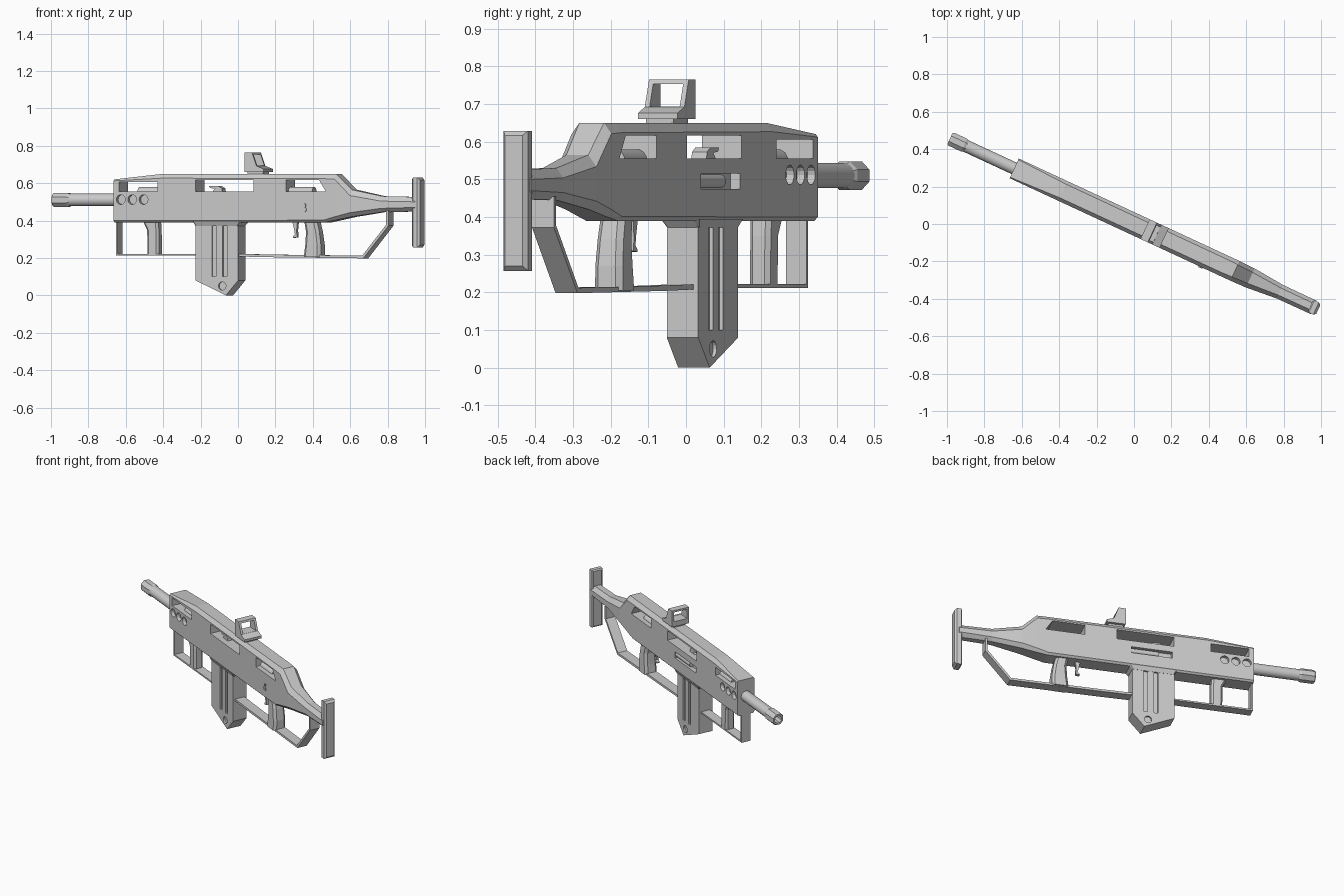
import bpy, bmesh, math
from mathutils import Matrix, Vector

if "Cube" in bpy.data.objects:
    bpy.data.objects.remove(bpy.data.objects["Cube"])

# Everything is built along local x, then turned about z at the end.
TURN = math.radians(-24.9)


def make(name, bm):
    bmesh.ops.recalc_face_normals(bm, faces=bm.faces)
    me = bpy.data.meshes.new(name)
    bm.to_mesh(me)
    bm.free()
    ob = bpy.data.objects.new(name, me)
    bpy.context.collection.objects.link(ob)
    return ob


def loft(name, rings, closed=True):
    """Skin a list of equal-length rings of points."""
    bm = bmesh.new()
    rs = [[bm.verts.new(p) for p in r] for r in rings]
    n = len(rs[0])
    for a, b in zip(rs, rs[1:]):
        for i in range(n):
            j = (i + 1) % n
            bm.faces.new((a[i], a[j], b[j], b[i]))
    if closed:
        bm.faces.new(rs[0])
        bm.faces.new(rs[-1])
    return make(name, bm)


def extrude(name, prof, hw, y=0):
    """Side profile in (x, z) given width along y."""
    return loft(name, [[(px, y + s * hw, pz) for px, pz in prof] for s in (-1, 1)])


def box(name, x0, x1, y0, y1, z0, z1):
    return extrude(name, [(x0, z0), (x1, z0), (x1, z1), (x0, z1)], (y1 - y0) / 2, (y0 + y1) / 2)


def revolve(name, prof, sides, y=0, z=0.51):
    """Rings (x, radius) around the x axis."""
    ang = [2 * math.pi * (i + .5) / sides for i in range(sides)]
    ob = loft(name, [[(x, y + r * math.cos(a), z + r * math.sin(a)) for a in ang] for x, r in prof])
    for p in ob.data.polygons:
        p.use_smooth = sides > 8
    if sides > 8:
        ob.data.set_sharp_from_angle(angle=math.radians(40))
    return ob


def pin(name, x, z, r, y0, y1):
    """Cylinder across the body."""
    c = [(x + r * math.cos(i * math.pi / 8), z + r * math.sin(i * math.pi / 8)) for i in range(16)]
    return extrude(name, c, (y1 - y0) / 2, (y0 + y1) / 2)


def cut(ob, cutters):
    for c in cutters:
        m = ob.modifiers.new("cut", 'BOOLEAN')
        m.operation, m.solver, m.object = 'DIFFERENCE', 'EXACT', c
        bpy.context.view_layer.objects.active = ob
        bpy.ops.object.modifier_apply(modifier=m.name)
        bpy.data.objects.remove(c)


def column(name, levels, c=0.012):
    """Vertical bevelled grip; levels are (z, x0, x1, half width)."""
    return loft(name, [[(a + c, -w, z), (b - c, -w, z), (b, -w + c, z), (b, w - c, z),
                        (b - c, w, z), (a + c, w, z), (a, w - c, z), (a, -w + c, z)]
                       for z, a, b, w in levels])


def ribbon(name, pts, hw, t):
    bm = bmesh.new()
    rows = [[bm.verts.new((x, s * hw, z)) for s in (-1, 1)] for x, z in pts]
    for a, b in zip(rows, rows[1:]):
        bm.faces.new((a[0], a[1], b[1], b[0]))
    ob = make(name, bm)
    m = ob.modifiers.new("thickness", 'SOLIDIFY')
    m.thickness, m.offset, m.use_even_offset = t, 0, True
    return ob


# Body running into the stock neck: x, bottom, top, half width, lower chamfer, upper chamfer
def section(x, zb, zt, w, cb, ct):
    return [(x, -w + cb, zb), (x, w - cb, zb), (x, w, zb + cb), (x, w, zt - ct * 1.3),
            (x, w - ct, zt), (x, -w + ct, zt), (x, -w, zt - ct * 1.3), (x, -w, zb + cb)]


body = loft("body", [section(*s) for s in [
    (-.706, .39, .62, .058, .01, .006), (-.42, .39, .65, .058, .01, .018),
    (.53, .39, .65, .058, .012, .02), (.595, .402, .65, .058, .018, .022),
    (.685, .42, .565, .056, .022, .024), (.86, .445, .53, .04, .02, .02),
    (1.06, .448, .526, .039, .022, .02)]])
cutters = [box("front_window", -.675, -.447, -.1, .1, .555, .606),
           box("middle_window", -.225, .118, -.1, .1, .555, .616),
           extrude("rear_window", [(.31, .555), (.545, .555), (.505, .616), (.31, .616)], .1),
           box("port_cut", -.215, .03, .03, .1, .475, .515)]
for x in (-.664, -.597, -.53):
    for s in (-1, 1):
        cutters.append(pin("vent_cut", x, .512, .026, *sorted((s * .036, s * .1))))
cut(body, cutters)

# Parts seen inside the openings
revolve("port_bolt", [(-.135, .019), (.035, .019)], 12, .035, .495)
revolve("front_inner_tube", [(-.58, .03), (-.44, .03)], 12, 0, .55)
revolve("rear_inner_tube", [(.3, .03), (.45, .03)], 12, 0, .55)
extrude("charging_handle", [(-.15, .545), (-.08, .545), (-.085, .572), (-.105, .584),
                            (-.16, .584), (-.155, .574), (-.125, .57)], .022)

# Barrel and hollow muzzle
revolve("barrel", [(-1.0, .034), (-.69, .034)], 16)
revolve("muzzle", [(-1.0, .022), (-1.085, .024), (-1.085, .036), (-1.075, .041),
                   (-1.0, .041), (-.985, .034)], 8)

# Magazine with grooves and hole
mag = extrude("magazine", [(-.23, .4), (-.23, .08), (-.05, 0), (.022, .08), (.022, .4)], .046)
cuts = []
for s in (-1, 1):
    y = sorted((s * .036, s * .1))
    cuts += [box("groove_cut", x - .013, x + .013, *y, .1, .384) for x in (-.12, -.057)]
    cuts.append(pin("hole_cut", -.072, .05, .022, *y))
cut(mag, cuts)
column("magazine_collar", [(.372, -.231, .023, .047), (.395, -.243, .042, .057)], .006)

# Lower guard rails, front and rear
ribbon("front_guard", [(-.701, .395), (-.701, .217), (-.2, .217)], .03, .01)
ribbon("rear_guard", [(0, .215), (.2, .211), (.75, .205), (.895, .375), (.895, .455)], .032, .014)

# Grips and trigger
column("front_grip", [(.395, -.55, -.462, .031), (.35, -.527, -.458, .03), (.217, -.525, -.457, .03)])
column("rear_grip", [(.4, .4, .475, .036), (.34, .412, .49, .038), (.27, .408, .5, .04),
                     (.205, .4, .5, .041)], .015)
extrude("trigger", [(.325, .395), (.355, .395), (.35, .35), (.352, .31), (.328, .307),
                    (.328, .314), (.34, .325), (.336, .35)], .01)

# Selector lever on the near side
pin("selector_pivot", .42, .458, .012, -.063, -.05)
extrude("selector_lever", [(.41, .462), (.425, .462), (.428, .488), (.42, .49)], .005, -.059)

# Butt plate, bevelled on its back edge
loft("butt_plate", [[(x, -w, z0), (x, w, z0), (x, w, z1), (x, -w, z1)] for x, w, z0, z1 in [
    (1.04, .028, .265, .622), (1.047, .036, .257, .629), (1.073, .036, .257, .629),
    (1.086, .026, .27, .617)]])

# Open frame sight on top
sight = extrude("sight", [(.065, .66), (.178, .66), (.178, .676), (.135, .692), (.108, .765),
                          (.065, .765)], .058)
cut(sight, [box("sight_cut", 0, .3, -.044, .044, .693, .753)])
box("sight_foot", .075, .165, -.04, .04, .64, .662)

# Turn the whole model
for ob in bpy.context.collection.objects:
    ob.data.transform(Matrix.Rotation(TURN, 4, 'Z'))
